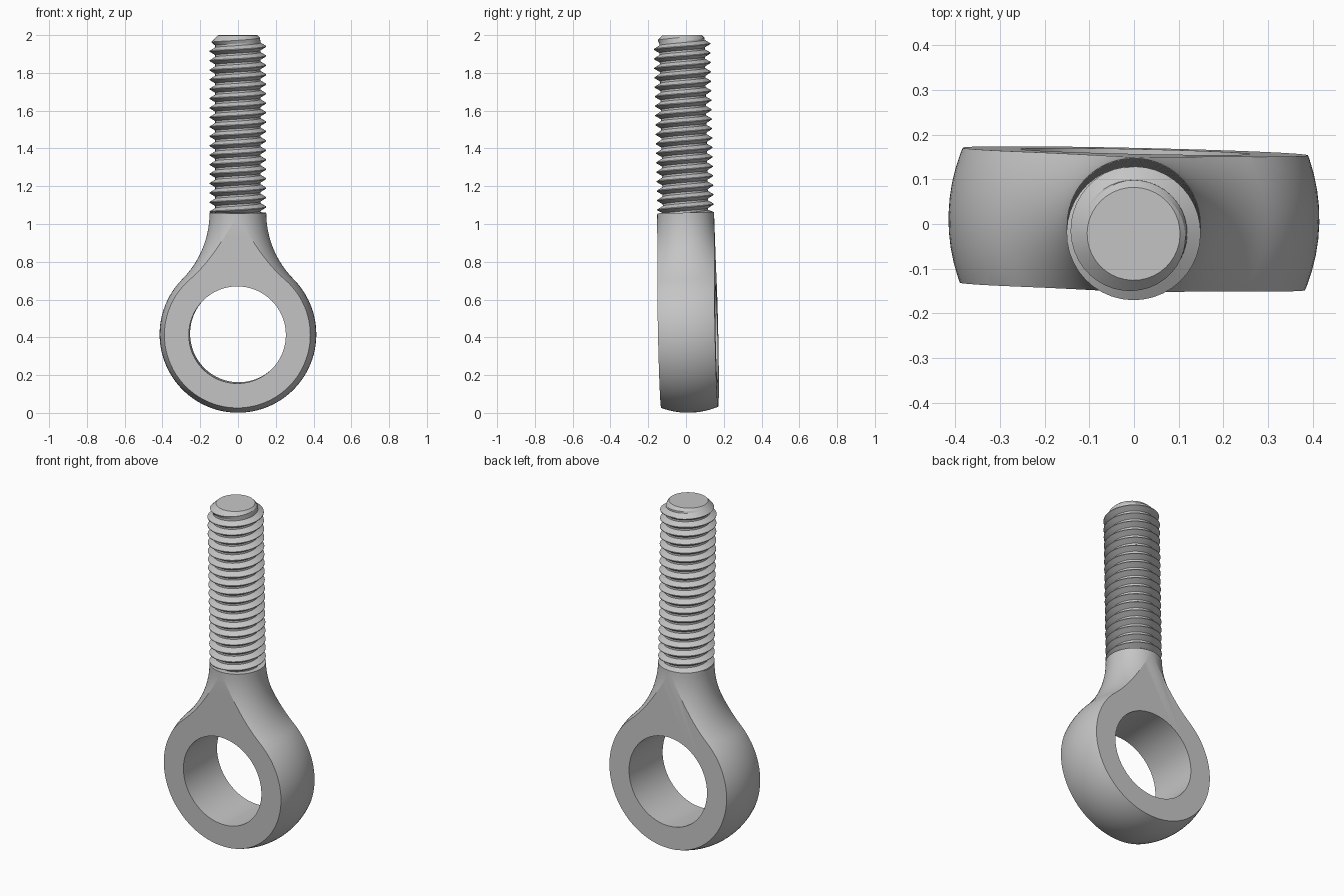
import bpy, bmesh
from math import sin, cos, pi, atan2, radians

if "Cube" in bpy.data.objects:
    bpy.data.objects.remove(bpy.data.objects["Cube"], do_unlink=True)

steel = bpy.data.materials.new("grey steel")
steel.use_nodes = True
colour = (0.56, 0.56, 0.56, 1)
steel.diffuse_color = colour
steel.node_tree.nodes["Principled BSDF"].inputs["Base Color"].default_value = colour

EYE_Z, EYE_R, HOLE_R = 0.416, 0.415, 0.257
HALF_WIDTH = 0.151
SHANK_R, NECK_Z, TOP_Z = 0.15, 1.06, 2.0
ROOT_R, TIP_R, PITCH = 0.12, 0.104, 0.05


def make_object(name, bm):
    bmesh.ops.recalc_face_normals(bm, faces=bm.faces)
    mesh = bpy.data.meshes.new(name)
    bm.to_mesh(mesh)
    bm.free()
    obj = bpy.data.objects.new(name, mesh)
    bpy.context.collection.objects.link(obj)
    mesh.materials.append(steel)
    return obj


def activate(obj):
    bpy.ops.object.select_all(action='DESELECT')
    obj.select_set(True)
    bpy.context.view_layer.objects.active = obj


def finish(obj):
    # Shade, then lean the whole bolt slightly
    activate(obj)
    bpy.ops.object.shade_smooth_by_angle(angle=radians(15))
    obj.rotation_euler = (0.021, 0, -0.022)
    obj.location.y = 0.02


# Eye and neck profile: spherical arc running into a tangent concave fillet
rise = NECK_Z - EYE_Z
fillet = (SHANK_R ** 2 + rise ** 2 - EYE_R ** 2) / (2 * (EYE_R - SHANK_R))
join = atan2(rise, SHANK_R + fillet)
STEPS = 36
profile = []
for i in range(STEPS + 1):
    a = -pi / 2 + (join + pi / 2) * i / STEPS
    profile.append((EYE_R * cos(a), EYE_Z + EYE_R * sin(a)))
for i in range(1, 17):
    a = join * (1 - i / 16)
    profile.append((SHANK_R + fillet - fillet * cos(a), NECK_Z - fillet * sin(a)))
profile.append((0, NECK_Z))

bm = bmesh.new()
points = [bm.verts.new((r, 0, z)) for r, z in profile]
edges = [bm.edges.new(pair) for pair in zip(points, points[1:])]
bmesh.ops.spin(bm, geom=points + edges, axis=(0, 0, 1), cent=(0, 0, 0),
               steps=72, angle=2 * pi, use_duplicate=False)
bmesh.ops.remove_doubles(bm, verts=bm.verts, dist=0.0002)

# Flat faces at the front and back of the eye
for side in (-1, 1):
    cut = bmesh.ops.bisect_plane(bm, geom=bm.verts[:] + bm.edges[:] + bm.faces[:],
                                 plane_co=(0, side * HALF_WIDTH, 0),
                                 plane_no=(0, side, 0), clear_outer=True)
    rim = [e for e in cut["geom_cut"] if isinstance(e, bmesh.types.BMEdge)]
    bmesh.ops.holes_fill(bm, edges=rim, sides=0)
eye = make_object("eye_and_neck", bm)

# Bore through the eye
bpy.ops.mesh.primitive_cylinder_add(vertices=64, radius=HOLE_R, depth=1,
                                    location=(0, 0, EYE_Z), rotation=(pi / 2, 0, 0))
bore = bpy.context.object
bore.name = "bore_cutter"
bore.hide_render = True
bore.data.materials.append(steel)
activate(eye)
mod = eye.modifiers.new("bore", 'BOOLEAN')
mod.operation = 'DIFFERENCE'
mod.solver = 'EXACT'
mod.object = bore
bpy.ops.object.modifier_apply(modifier=mod.name)
bpy.data.objects.remove(bore, do_unlink=True)
finish(eye)

# Threaded shank: a helical tooth profile, trimmed at the neck and chamfered tip
SEGMENTS = 40
tooth = [(0, ROOT_R), (0.2, ROOT_R), (0.56, SHANK_R), (0.64, SHANK_R)]
turns = int((TOP_Z - NECK_Z) / PITCH) + 3
bm = bmesh.new()
columns = []
for s in range(SEGMENTS + 1):
    a = 2 * pi * s / SEGMENTS
    column = []
    for k in range(turns):
        for offset, radius in tooth:
            z = NECK_Z + PITCH * (k - 1 + offset + s / SEGMENTS)
            z = min(max(z, NECK_Z), TOP_Z)
            r = min(radius, TIP_R + (TOP_Z - z))
            column.append(bm.verts.new((r * cos(a), r * sin(a), z)))
    columns.append(column)
for left, right in zip(columns, columns[1:]):
    for i in range(len(left) - 1):
        bm.faces.new((left[i], right[i], right[i + 1], left[i + 1]))
bmesh.ops.remove_doubles(bm, verts=bm.verts, dist=0.0002)

# Flat tip
tip = [e for e in bm.edges if e.is_boundary and all(v.co.z > TOP_Z - 0.001 for v in e.verts)]
bmesh.ops.holes_fill(bm, edges=tip, sides=0)
finish(make_object("threaded_shank", bm))
